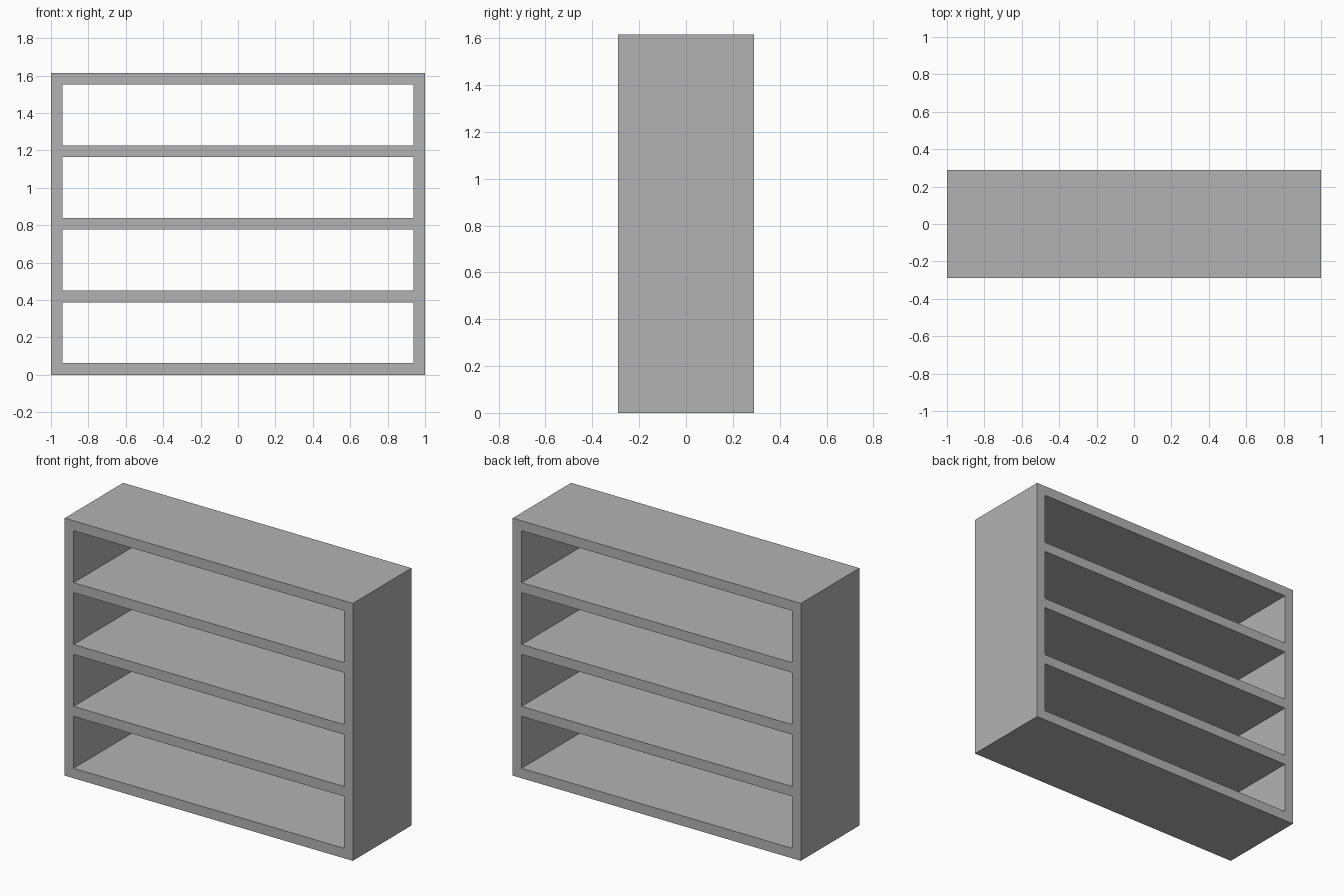
import bpy
import bmesh

cube = bpy.data.objects.get("Cube")
if cube:
    bpy.data.objects.remove(cube, do_unlink=True)

WIDTH, DEPTH, HEIGHT = 2.0, 0.58, 1.615
BOARD = 0.0625
BAYS = 4
PITCH = (HEIGHT - BOARD) / BAYS

grey = bpy.data.materials.new("plain grey")
grey.use_nodes = True
colour = (0.45, 0.45, 0.45, 1.0)
grey.diffuse_color = colour
grey.node_tree.nodes["Principled BSDF"].inputs["Base Color"].default_value = colour

# Grid lines of the front profile: board edges across and up
xs = [-WIDTH / 2, -WIDTH / 2 + BOARD, WIDTH / 2 - BOARD, WIDTH / 2]
zs = [i * PITCH + edge for i in range(BAYS + 1) for edge in (0, BOARD)]

# Front profile, leaving the cells between boards open
bm = bmesh.new()
grid = [[bm.verts.new((x, -DEPTH / 2, z)) for x in xs] for z in zs]
for row in range(len(zs) - 1):
    for col in range(len(xs) - 1):
        if col == 1 and row % 2 == 1:
            continue
        bm.faces.new((grid[row][col], grid[row][col + 1],
                      grid[row + 1][col + 1], grid[row + 1][col]))

# Extrude the profile through to the open back
front = bm.faces[:]
result = bmesh.ops.extrude_face_region(bm, geom=front, use_keep_orig=True)
back_verts = [v for v in result["geom"] if isinstance(v, bmesh.types.BMVert)]
bmesh.ops.translate(bm, verts=back_verts, vec=(0, DEPTH, 0))
bmesh.ops.recalc_face_normals(bm, faces=bm.faces[:])

mesh = bpy.data.meshes.new("shelf_unit")
bm.to_mesh(mesh)
bm.free()
mesh.materials.append(grey)
shelf_unit = bpy.data.objects.new("shelf_unit", mesh)
bpy.context.scene.collection.objects.link(shelf_unit)
